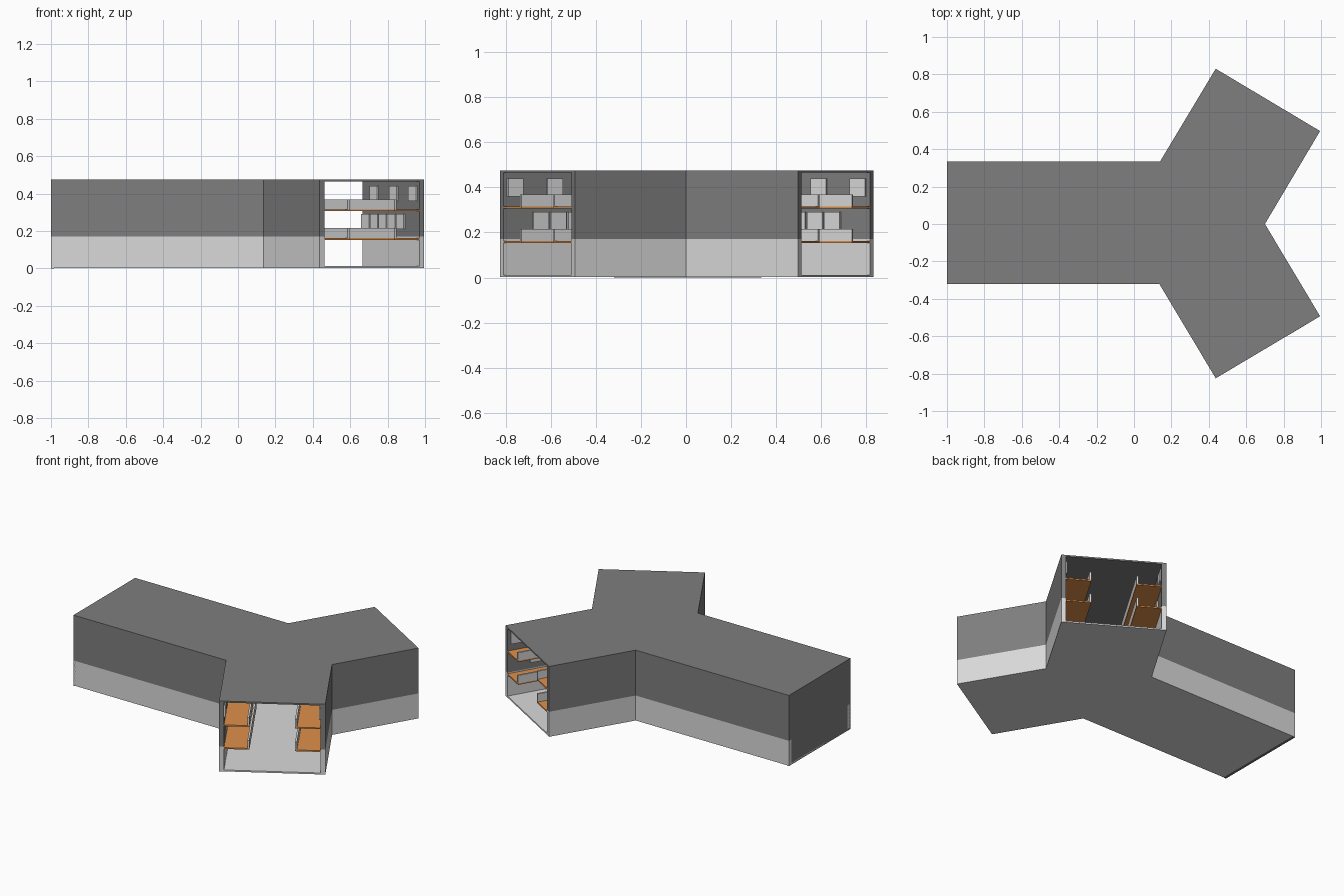
import bpy, bmesh
from mathutils import Vector

if "Cube" in bpy.data.objects:
    bpy.data.objects.remove(bpy.data.objects["Cube"])

TOP, BAND, T = 0.475, 0.17, 0.03   # roof height, colour split height, wall thickness


def material(name, rgb):
    m = bpy.data.materials.new(name)
    m.diffuse_color = (*rgb, 1)
    m.use_nodes = True
    m.node_tree.nodes["Principled BSDF"].inputs["Base Color"].default_value = m.diffuse_color
    return m


LIGHT = material("light_grey", (0.70, 0.70, 0.70))
DARK = material("dark_grey", (0.21, 0.21, 0.21))
ORANGE = material("orange_wood", (0.74, 0.28, 0.07))


def prism(bm, pts, z0, z1):
    """Closed upright prism over a flat outline."""
    low = [bm.verts.new((p[0], p[1], z0)) for p in pts]
    high = [bm.verts.new((p[0], p[1], z1)) for p in pts]
    bm.faces.new(low[::-1])
    bm.faces.new(high)
    n = len(pts)
    for i in range(n):
        j = (i + 1) % n
        bm.faces.new((low[i], low[j], high[j], high[i]))


def finish(bm, name, mat):
    bmesh.ops.recalc_face_normals(bm, faces=bm.faces)
    me = bpy.data.meshes.new(name)
    bm.to_mesh(me)
    bm.free()
    me.materials.append(mat)
    bpy.context.collection.objects.link(bpy.data.objects.new(name, me))


def slab(name, pts, z0, z1, mat):
    bm = bmesh.new()
    prism(bm, pts, z0, z1)
    finish(bm, name, mat)


def left_of(a, b):
    d = (b - a).normalized()
    return Vector((-d.y, d.x))


def offset(chain, t):
    """Mitred offset of a three-point chain to its left side."""
    a, b, c = chain
    n1, n2 = left_of(a, b), left_of(b, c)
    mitre = (n1 + n2) / (1 + n1.dot(n2))
    return [a + n1 * t, b + mitre * t, c + n2 * t]


# Y-shaped plan, counter-clockwise
V = Vector
lower_wall = [V((-1, -0.32)), V((0.135, -0.32)), V((0.437, -0.825))]
fork_wall = [V((0.995, -0.493)), V((0.70, 0)), V((0.995, 0.497))]
upper_wall = [V((0.437, 0.83)), V((0.14, 0.335)), V((-1, 0.335))]
plan = lower_wall + fork_wall + upper_wall

slab("floor", plan, 0.002, 0.012, LIGHT)
slab("roof", plan, TOP - 0.01, TOP, DARK)

# Walls in two colour bands
walls = {"front_wall": lower_wall, "fork_wall": fork_wall, "back_wall": upper_wall}
inner = {k: offset(c, T) for k, c in walls.items()}
for name, chain in walls.items():
    outline = chain + inner[name][::-1]
    slab(name + "_lower", outline, 0.012, BAND, LIGHT)
    slab(name + "_upper", outline, BAND, TOP - 0.01, DARK)

# Closed end of the long wing
slab("end_wall", [V((-1, -0.32)), V((-0.985, -0.32)), V((-0.985, 0.335)), V((-1, 0.335))],
     0, TOP - 0.002, DARK)


def fit_out(name, start, end, side, first):
    """Bunks, guard rails and wall panels along one inner wall face."""
    u = (end - start).normalized()
    n = V((-u.y, u.x)) * side
    length = (end - start).length

    def box(bm, t0, t1, d0, d1, z0, z1):
        prism(bm, [start + u * t + n * d for t, d in
                   ((t0, d0), (t1, d0), (t1, d1), (t0, d1))], z0, z1)

    shelves, rails, panels = bmesh.new(), bmesh.new(), bmesh.new()
    for z in (0.153, 0.306):
        box(shelves, first, length, 0, 0.155, z, z + 0.009)
        box(rails, first, length, 0.143, 0.155, z + 0.009, z + 0.063)
    t = first + 0.02
    while t + 0.08 < length:          # spaced panels above the top bunk
        box(panels, t, t + 0.08, 0, 0.009, 0.36, 0.44)
        t += 0.202
    t = first + 0.15
    while t + 0.08 < length:          # close-set panels above the lower bunk
        box(panels, t, t + 0.08, 0, 0.009, 0.21, 0.29)
        t += 0.09
    finish(shelves, name + "_bunks", ORANGE)
    finish(rails, name + "_rails", LIGHT)
    finish(panels, name + "_panels", LIGHT)


f, k, b = inner["front_wall"], inner["fork_wall"], inner["back_wall"]
fit_out("front_wing_outer", f[2], f[1], 1 * -1, 0)
fit_out("front_wing_inner", k[0], k[1], 1, 0)
fit_out("back_wing_inner", k[2], k[1], -1, 0)
fit_out("back_wing_outer", b[0], b[1], 1, 0)
fit_out("long_wing_front", f[0], f[1] - V((0.12, 0)), 1, 0.015)
fit_out("long_wing_back", b[2], b[1] - V((0.12, 0)), -1, 0.015)
